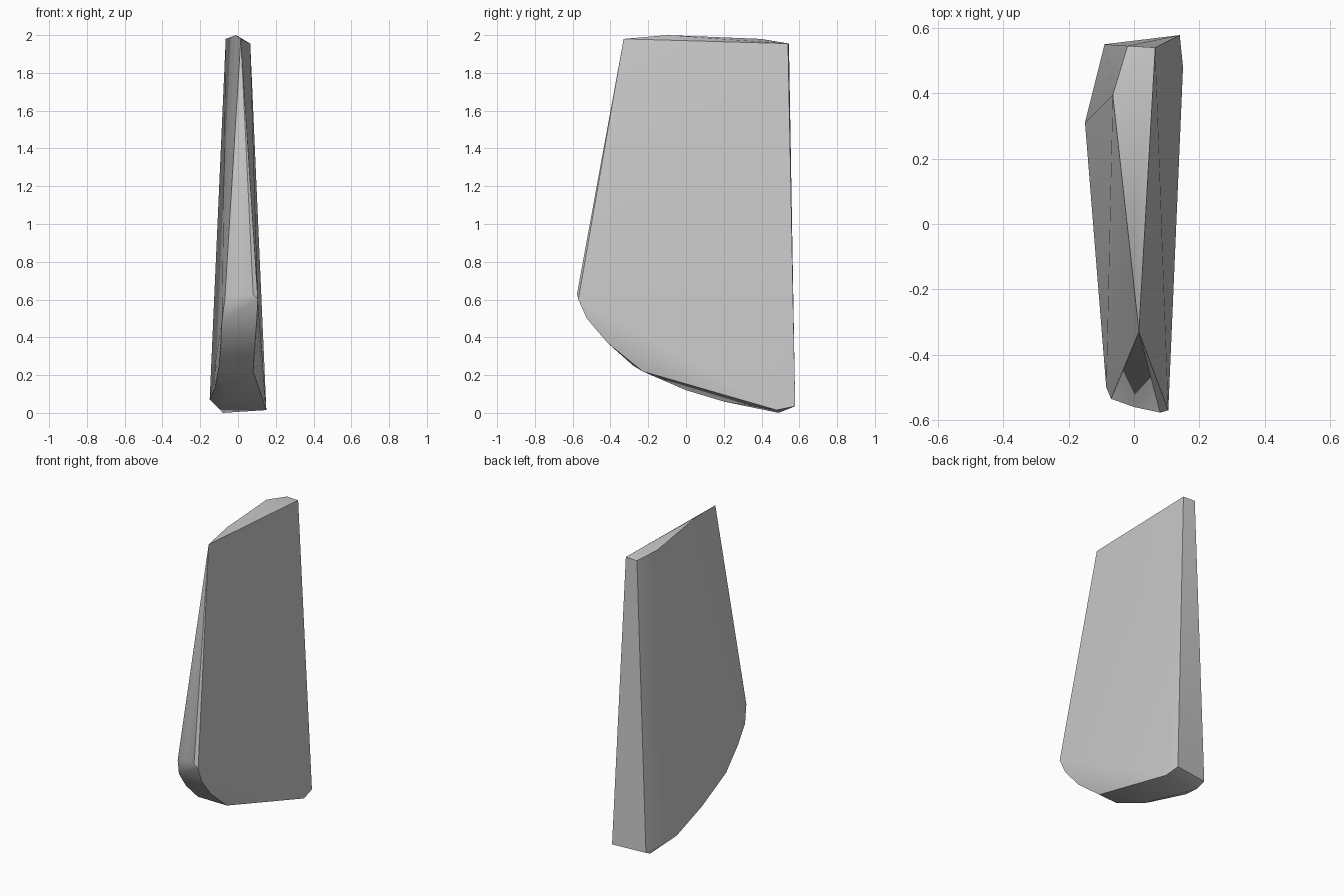
import bpy
import bmesh

default_cube = bpy.data.objects.get("Cube")
if default_cube:
    bpy.data.objects.remove(default_cube, do_unlink=True)


def make_material(name, colour):
    """One flat colour, visible in the viewport and in a render."""
    material = bpy.data.materials.new(name)
    material.use_nodes = True
    material.diffuse_color = colour
    shader = material.node_tree.nodes["Principled BSDF"]
    shader.inputs["Base Color"].default_value = colour
    shader.inputs["Roughness"].default_value = 0.8
    return material


def make_convex_slab(name, outlines, material):
    """Wrap a convex skin around a set of edge outlines."""
    mesh = bpy.data.meshes.new(name)
    bm = bmesh.new()
    for outline in outlines:
        for point in outline:
            bm.verts.new(point)
    hull = bmesh.ops.convex_hull(bm, input=bm.verts[:])
    unused = [item for item in hull["geom_interior"]
              if isinstance(item, bmesh.types.BMVert)]
    bmesh.ops.delete(bm, geom=unused, context="VERTS")
    bmesh.ops.recalc_face_normals(bm, faces=bm.faces[:])
    bm.to_mesh(mesh)
    bm.free()
    mesh.materials.append(material)
    slab = bpy.data.objects.new(name, mesh)
    bpy.context.collection.objects.link(slab)
    return slab


# Narrow top rim, highest near the middle
top_rim = [(.015, -.33, 1.98), (-.01, -.1, 2), (-.065, .395, 1.98),
           (-.02, .545, 1.955), (.065, .54, 1.955)]

# Lower edge of the left side, running from the back to the front tip
left_edge = [(.14, .578, .035), (.15, .48, .015), (.08, -.23, .22),
             (.09, -.415, .37), (.1, -.525, .5), (.105, -.57, .6)]

# Front tip, slightly bulged
front_tip = [(.08, -.577, .63), (0, -.56, .63), (-.07, -.535, .6)]

# Lower edge of the right side, running from the front to the back
right_edge = [(-.085, -.5, .49), (-.09, -.42, .38), (-.1, -.28, .25),
              (-.12, 0, .14), (-.15, .31, .07), (-.09, .55, .03)]

# Keel along the underside
keel = [(-.08, .49, 0), (-.06, .2, .06), (-.08, 0, .12)]

grey = make_material("plain grey", (.6, .6, .6, 1))
slab = make_convex_slab("tapered_slab",
                        [top_rim, left_edge, front_tip, right_edge, keel], grey)

# Smooth the rounded lower front while keeping the corners crisp
bpy.ops.object.select_all(action="DESELECT")
slab.select_set(True)
bpy.context.view_layer.objects.active = slab
bpy.ops.object.shade_smooth_by_angle(angle=.52)
